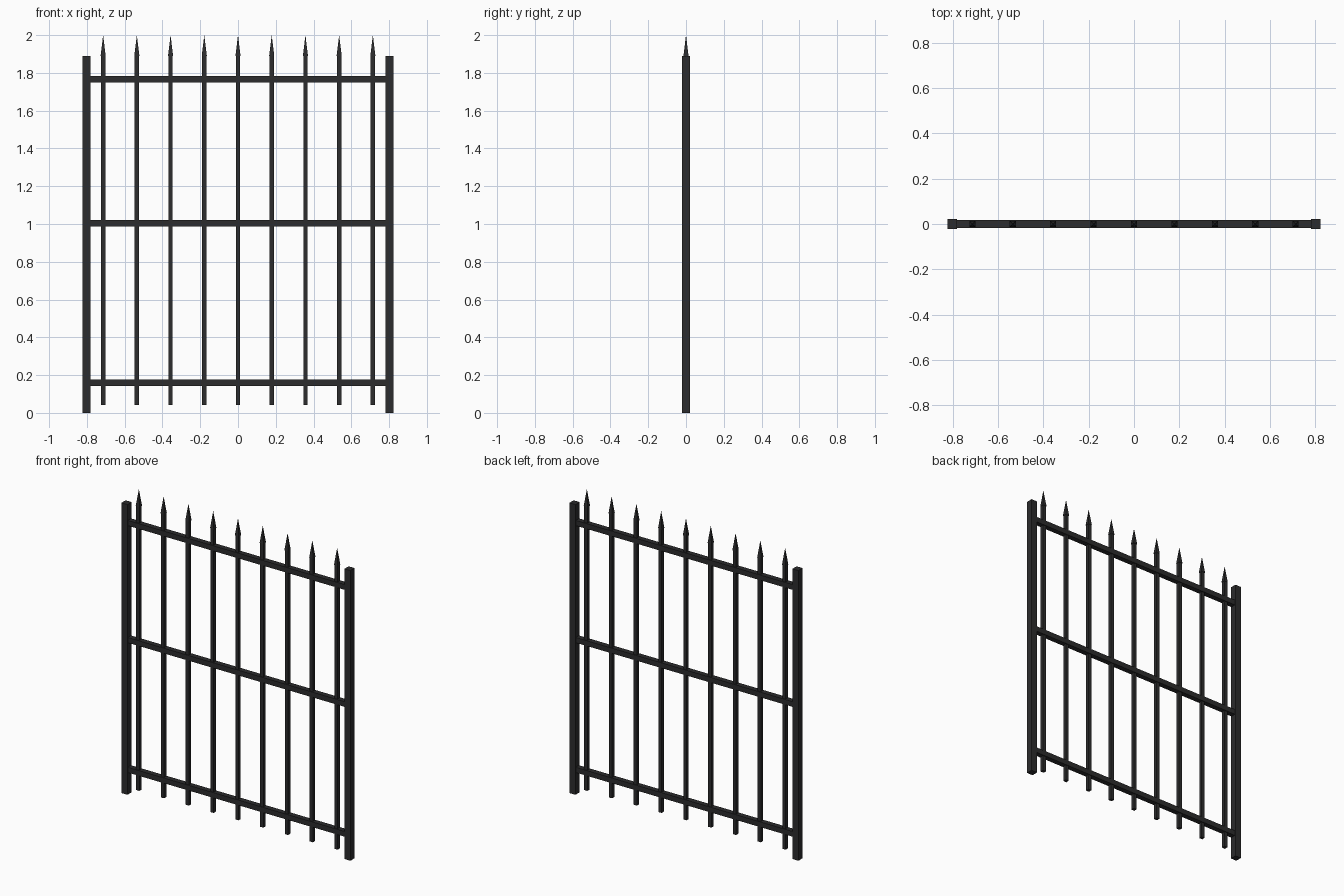
import bpy, math

if "Cube" in bpy.data.objects:
    bpy.data.objects.remove(bpy.data.objects["Cube"])

iron = bpy.data.materials.new("black_iron")
iron.diffuse_color = (0.025, 0.025, 0.026, 1)
iron.use_nodes = True
iron.node_tree.nodes["Principled BSDF"].inputs["Base Color"].default_value = iron.diffuse_color


def box(name, x, z0, z1, wx, wy):
    bpy.ops.mesh.primitive_cube_add(size=1, location=(x, 0, (z0 + z1) / 2))
    o = bpy.context.object
    o.name = name
    o.scale = (wx, wy, z1 - z0)
    bpy.ops.object.transform_apply(location=False, rotation=False, scale=True)
    o.data.materials.append(iron)
    return o


def spike(name, x, z0, z1, width):
    # four-sided point, turned so its base is square to the picket
    bpy.ops.mesh.primitive_cone_add(vertices=4, radius1=width / math.sqrt(2), radius2=0,
                                    depth=z1 - z0, location=(x, 0, (z0 + z1) / 2),
                                    rotation=(0, 0, math.pi / 4))
    o = bpy.context.object
    o.name = name
    o.data.materials.append(iron)


# side posts
for side, s in (("left", -1), ("right", 1)):
    box(side + "_post", s * 0.803, 0, 1.889, 0.043, 0.043)

# horizontal rails
for name, z in (("bottom", 0.16), ("middle", 1.005), ("top", 1.767)):
    box(name + "_rail", 0, z - 0.017, z + 0.017, 1.57, 0.034)

# pickets with pointed tops
for i in range(9):
    x = (i - 4) * 0.1785
    box(f"picket_{i + 1}", x, 0.042, 1.89, 0.023, 0.023)
    spike(f"spike_{i + 1}", x, 1.89, 2.0, 0.027)
